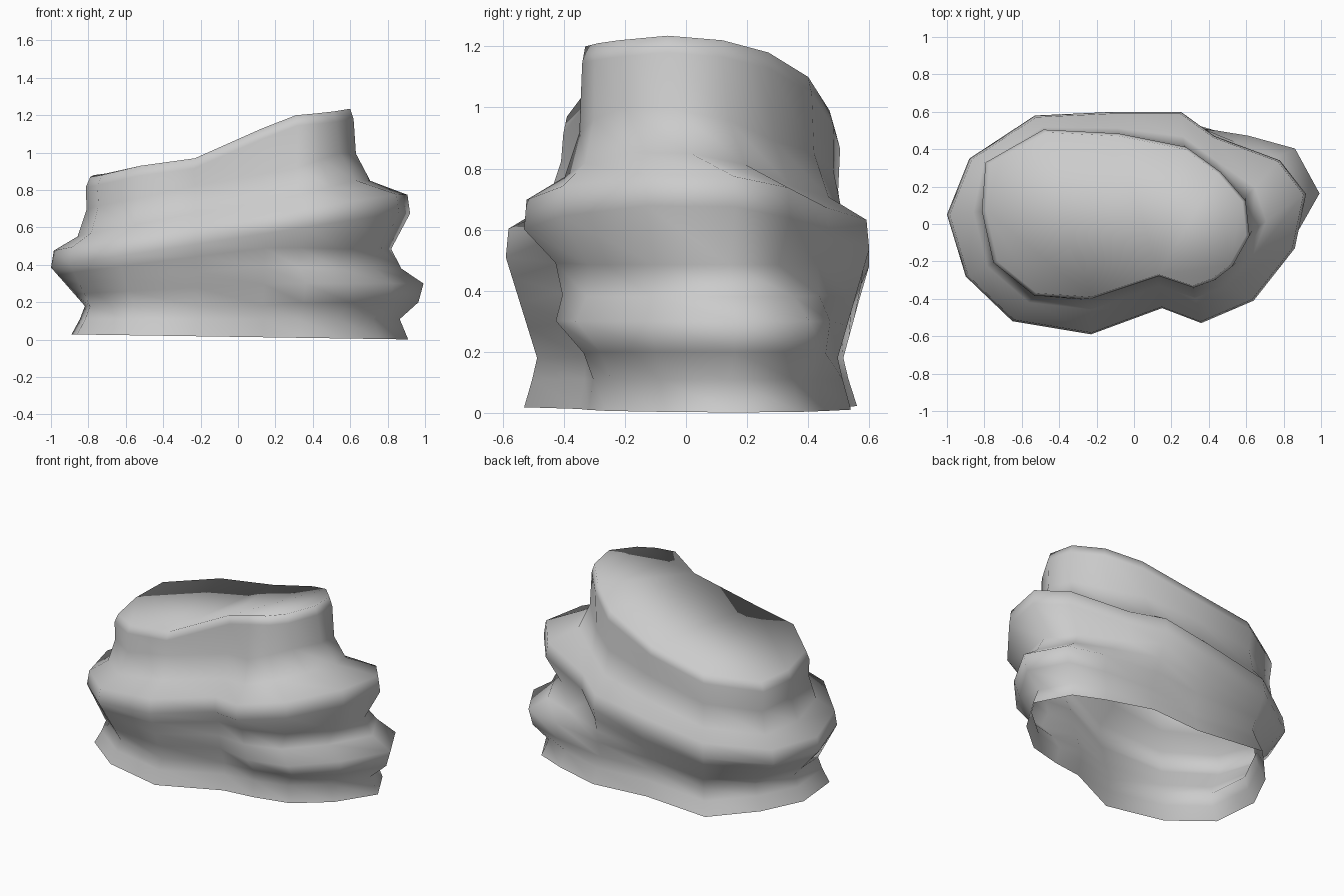
import bpy
import bmesh
from mathutils import Vector

default_cube = bpy.data.objects.get("Cube")
if default_cube:
    bpy.data.objects.remove(default_cube, do_unlink=True)

# Key outlines, column by column, clockwise from the -x end
RIM = [(-.79, .07, .87), (-.77, .32, .88), (-.47, .49, .92), (-.08, .47, .99),
       (.27, .4, 1.1), (.45, .27, 1.18), (.58, .12, 1.22), (.6, -.06, 1.235),
       (.51, -.22, 1.22), (.42, -.29, 1.21), (.31, -.33, 1.2), (.13, -.27, 1.13),
       (-.23, -.39, .97), (-.52, -.37, .93), (-.73, -.2, .88)]
BULGE = [(-1, .05), (-.88, .35), (-.53, .58), (-.1, .6), (.25, .6),
         (.43, .47), (.78, .34), (.92, .16), (.86, -.13), (.64, -.41),
         (.36, -.53), (.15, -.45), (-.23, -.59), (-.65, -.52), (-.9, -.28)]
BASE = [(-.89, .05), (-.76, .31), (-.53, .56), (-.07, .51), (.3, .54),
        (.6, .45), (.79, .37), (.91, .15), (.76, -.09), (.56, -.26),
        (.34, -.32), (.14, -.35), (-.23, -.53), (-.61, -.45), (-.86, -.26)]


def clamp(value):
    return max(0.0, min(1.0, value))


def scaled(point, factor, z, front=None):
    """Scale a point about the axis; the front may use its own y factor."""
    y_factor = front if front and point.y < 0 else factor
    return Vector((point.x * factor, point.y * y_factor, z))


def at_height(point, z):
    return Vector((point.x, point.y, z))


def column(rim, bulge, base):
    """One vertical profile, from the hem up to the rim."""
    rim = Vector(rim)
    sag = .08 * max(bulge[1], 0)
    low = Vector((*bulge, .545 + .155 * bulge[0] - sag))
    high = scaled(low, .985, .64 + .16 * bulge[0] - sag)
    hem = Vector((*base, .015 - .015 * base[0]))
    ankle = scaled(hem, .95, .11)

    # The lower fold exists only toward the +x end
    fold = clamp((hem.x - .1 - .65 * max(hem.y, 0)) / .3)
    waist = scaled(hem, .92, .18)
    plain = [waist, waist.lerp(low, .3), waist.lerp(low, .55), waist.lerp(low, .8)]
    folded = [scaled(hem, 1.06, .2, 1.08), scaled(hem, 1.09, .3, 1.38),
              scaled(hem, .96, .38, 1.25), scaled(low, .89, .485, .78)]
    lower = [a.lerp(b, fold) for a, b in zip(plain, folded)]

    # Shoulder and collar lead from the large fold to the rim
    shoulder = at_height(high.lerp(rim, .65), high.z + .075)
    collar = at_height(high.lerp(rim, .9), high.z + .22)
    edge = scaled(rim, 1.03, rim.z - .055)
    return [hem, ankle, *lower, low, high, shoulder, collar, edge, rim]


# Draped body: bridged columns, open underneath
bm = bmesh.new()
grid = [[bm.verts.new(p) for p in column(*keys)] for keys in zip(RIM, BULGE, BASE)]
for i, left in enumerate(grid):
    right = grid[(i + 1) % len(grid)]
    for j in range(len(left) - 1):
        bm.faces.new((left[j], left[j + 1], right[j + 1], right[j]))

# Sloping top stretched across the rim
top = bm.faces.new([col[-1] for col in grid])
bmesh.ops.triangulate(bm, faces=[top])
bmesh.ops.recalc_face_normals(bm, faces=bm.faces)
for face in bm.faces:
    face.smooth = True

mesh = bpy.data.meshes.new("draped_body")
bm.to_mesh(mesh)
bm.free()
body = bpy.data.objects.new("draped_body", mesh)
bpy.context.collection.objects.link(body)

# Plain grey surface
grey = bpy.data.materials.new("plain_grey")
grey.use_nodes = True
colour = (.6, .6, .6, 1)
grey.diffuse_color = colour
grey.node_tree.nodes["Principled BSDF"].inputs["Base Color"].default_value = colour
mesh.materials.append(grey)
